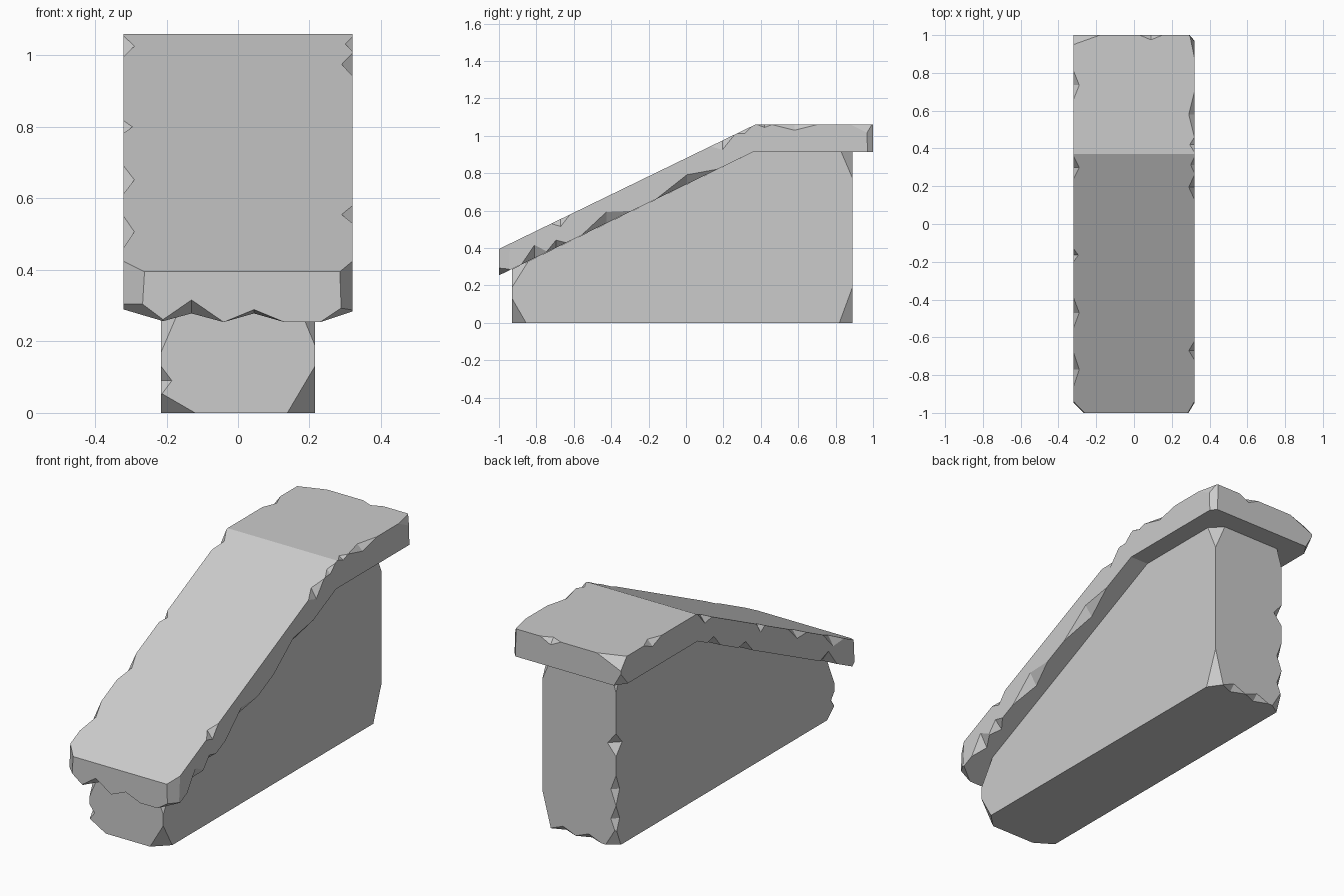
import bpy, bmesh
from mathutils import Vector as V

if "Cube" in bpy.data.objects:
    bpy.data.objects.remove(bpy.data.objects["Cube"])


def new_object(name, bm):
    bmesh.ops.recalc_face_normals(bm, faces=bm.faces)
    me = bpy.data.meshes.new(name)
    bm.to_mesh(me)
    bm.free()
    ob = bpy.data.objects.new(name, me)
    bpy.context.scene.collection.objects.link(ob)
    return ob


def prism(name, profile, half):
    bm = bmesh.new()
    face = bm.faces.new([bm.verts.new((-half, y, z)) for y, z in profile])
    ext = bmesh.ops.extrude_face_region(bm, geom=[face])
    bmesh.ops.translate(bm, vec=(2 * half, 0, 0),
                        verts=[g for g in ext['geom'] if isinstance(g, bmesh.types.BMVert)])
    return new_object(name, bm)


def tetra(pts, centre):
    # Grow about a point on the cut so the outer faces clear the stone
    return [centre + (V(p) - centre) * 1.5 for p in pts]


def notch(a, b, in1, in2):
    # V-shaped chip on the edge a-b, reaching in1 and in2 over its two faces
    a, b = V(a), V(b)
    m = (a + b) / 2
    f1, f2 = m + V(in1), m + V(in2)
    return tetra((a, b, f1, f2), (f1 + f2) / 2)


def corner(c, d):
    # Slanted cut across a corner, d long along each axis
    c = V(c)
    p = [c + V((d[0], 0, 0)), c + V((0, d[1], 0)), c + V((0, 0, d[2]))]
    return tetra([c] + p, (p[0] + p[1] + p[2]) / 3)


def carve(ob, chips):
    for pts in chips:
        bm = bmesh.new()
        v = [bm.verts.new(p) for p in pts]
        for i, j, k in ((0, 1, 2), (0, 1, 3), (0, 2, 3), (1, 2, 3)):
            bm.faces.new((v[i], v[j], v[k]))
        cutter = new_object("chip_cutter", bm)
        cutter.hide_render = True
        mod = ob.modifiers.new("chip", 'BOOLEAN')
        mod.operation, mod.solver, mod.object = 'DIFFERENCE', 'EXACT', cutter
        dg = bpy.context.evaluated_depsgraph_get()
        me = bpy.data.meshes.new_from_object(ob.evaluated_get(dg))
        ob.modifiers.clear()
        ob.data = me
        bpy.data.objects.remove(cutter)


# Wall body under the coping
W = 0.215
wall = prism("wall", [(-.93, 0), (.89, 0), (.89, .914), (.36, .914), (-.93, .287)], W)
F, B = -.93, .89
carve(wall, [
    corner((W, F, 0), (-.077, .075, .13)),
    corner((-W, F, 0), (.095, .06, .055)),
    corner((W, F, .31), (-.05, .075, -.12)),
    corner((-W, F, .31), (.06, .06, -.14)),
    notch((-W, F, .05), (-W, F, .13), (.03, 0, 0), (0, .03, 0)),
    corner((W, B, 0), (-.05, -.07, .19)),
    corner((W, B, .914), (-.06, -.06, -.14)),
    corner((-W, B, .914), (.03, -.04, -.1)),
    corner((-W, B, 0), (.06, -.04, .1)),
    notch((-W, B, .48), (-W, B, .6), (.05, 0, 0), (0, -.05, 0)),
    notch((-W, B, .22), (-W, B, .38), (.03, 0, 0), (0, -.03, 0)),
    notch((-W, B, .07), (-W, B, .22), (.03, 0, 0), (0, -.03, 0)),
    notch((-.13, B, 0), (.02, B, 0), (0, 0, .03), (0, -.03, 0)),
    notch((.02, B, 0), (.17, B, 0), (0, 0, .03), (0, -.03, 0)),
])

# Sloping coping slab
C = 0.32
coping = prism("coping", [(-1, .395), (.37, 1.06), (1, 1.06), (1, .914),
                          (.36, .914), (-1, .254)], C)


def top(y):
    return 1.06 - max(0, .37 - y) * .4854


def under(y):
    return .914 - max(0, .36 - y) * .4853


chips = [
    # Front and back corners
    corner((-C, -1, .42), (.06, .06, -1)), corner((C, -1, .42), (-.036, .06, -1)),
    corner((-C, -1, .254), (.12, .12, .09)), corner((C, -1, .254), (-.09, .12, .06)),
    corner((C, 1, 1.06), (-.025, -.12, -.06)), corner((C, 1, 1.1), (-.03, -.035, -1.2)),
    corner((-C, 1, 1.06), (.14, -.05, -.06)), corner((-C, 1, .914), (.04, -.06, .07)),
    # Back and front edge chips
    notch((.03, 1, 1.06), (.15, 1, 1.06), (0, -.025, 0), (0, 0, -.03)),
]
for x0, x1, h in ((-.22, -.04, .062), (-.04, .13, .035)):
    chips.append(notch((x0, -1, .254), (x1, -1, .254), (0, 0, h), (0, .05, .0243)))
# Side chips: side, y start, y end, depth inward, height on the side face
for s, y0, y1, d, h in ((-1, .66, .81, .03, .03), (-1, .24, .36, .03, .04),
                        (-1, -.2, -.13, .025, .04), (-1, -.55, -.39, .03, .04),
                        (-1, -.86, -.68, .03, .05), (1, .46, .7, .03, .03),
                        (1, .38, .46, .025, .015), (1, .27, .355, .02, .02),
                        (1, .13, .26, .03, .05), (1, -.72, -.62, .03, .04)):
    chips.append(notch((s * C, y0, top(y0)), (s * C, y1, top(y1)),
                       (-s * d, 0, 0), (0, 0, -h)))
for s, y0, y1, d, h in ((1, -.88, -.74, .04, .07), (1, -.75, -.64, .04, .04),
                        (1, -.56, -.29, .04, .06), (1, -.16, .17, .04, .05),
                        (-1, -.8, -.66, .04, .06), (-1, -.1, .02, .04, .04),
                        (-1, .17, .28, .04, .04)):
    chips.append(notch((s * C, y0, under(y0)), (s * C, y1, under(y1)),
                       (-s * d, 0, 0), (0, 0, h)))
carve(coping, chips)
